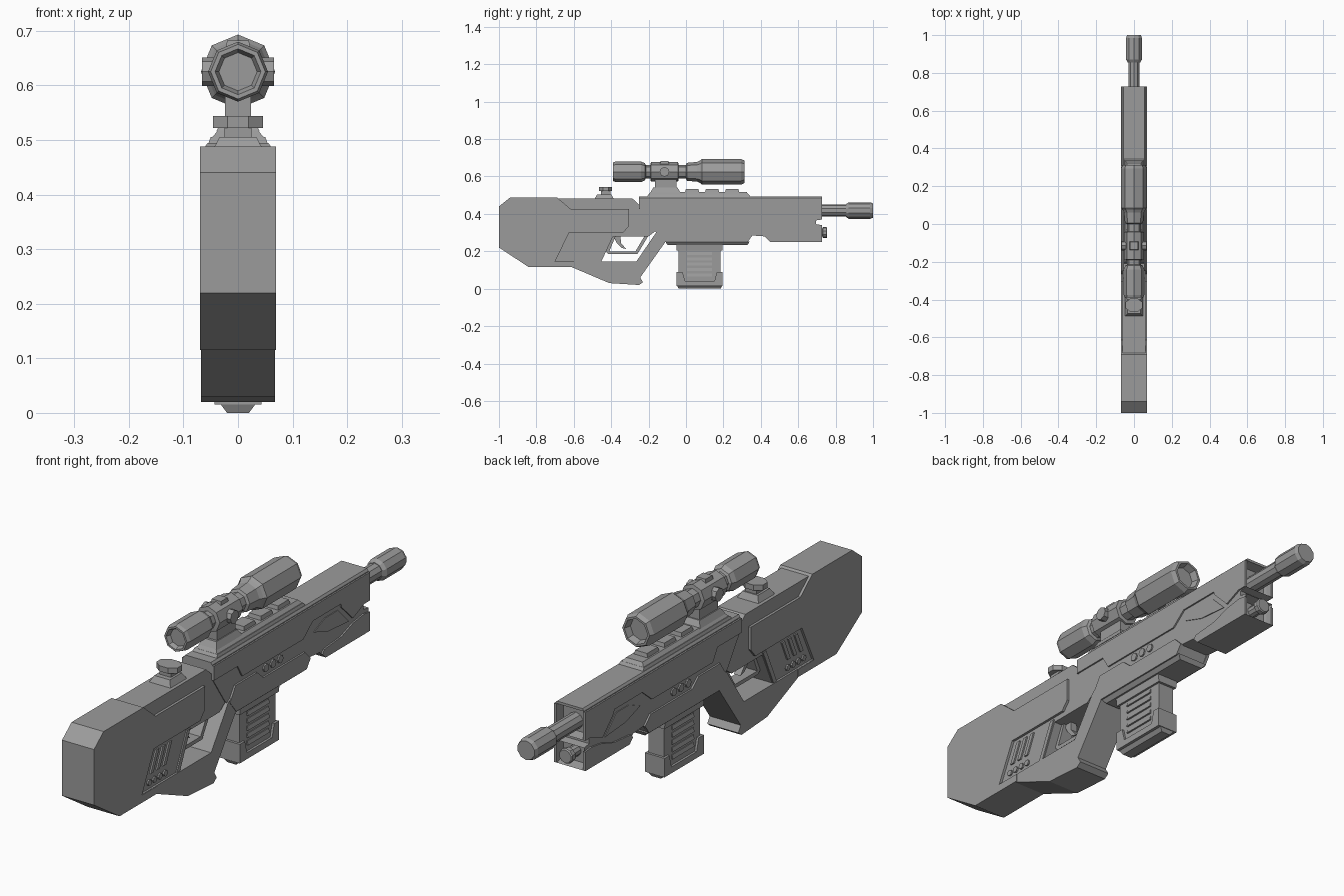
import bpy, bmesh, math

cube = bpy.data.objects.get("Cube")
if cube:
    bpy.data.objects.remove(cube, do_unlink=True)

grey = bpy.data.materials.new("gunmetal_grey")
grey.use_nodes = True
COLOUR = (0.33, 0.33, 0.33, 1)
grey.diffuse_color = COLOUR
grey.node_tree.nodes["Principled BSDF"].inputs["Base Color"].default_value = COLOUR


def finish(name, bm):
    bmesh.ops.recalc_face_normals(bm, faces=bm.faces)
    mesh = bpy.data.meshes.new(name)
    bm.to_mesh(mesh)
    bm.free()
    mesh.materials.append(grey)
    ob = bpy.data.objects.new(name, mesh)
    bpy.context.collection.objects.link(ob)
    return ob


def loft(bm, rings):
    """Join equal-length rings of points and cap both ends."""
    vs = [[bm.verts.new(p) for p in ring] for ring in rings]
    n = len(vs[0])
    for a, b in zip(vs, vs[1:]):
        for i in range(n):
            bm.faces.new((a[i], a[(i + 1) % n], b[(i + 1) % n], b[i]))
    bm.faces.new(vs[0])
    bm.faces.new(vs[-1])


def slab(name, pts, half, recess=None):
    """Side profile (y, z) extruded across x; optional recess on the front-most faces."""
    bm = bmesh.new()
    loft(bm, [[(x, y, z) for y, z in pts] for x in (-half, half)])
    if recess:
        bmesh.ops.recalc_face_normals(bm, faces=bm.faces)
        ends = [f for f in bm.faces if f.normal.y > 0.9 and f.calc_center_median().y > recess]
        bmesh.ops.inset_individual(bm, faces=ends, thickness=0.011)
        bmesh.ops.translate(bm, verts=list({v for f in ends for v in f.verts}), vec=(0, -0.04, 0))
    return finish(name, bm)


def plates(name, pts, x0, x1):
    """Matching plates on both sides."""
    bm = bmesh.new()
    for s in (-1, 1):
        loft(bm, [[(s * x, y, z) for y, z in pts] for x in (x0, x1)])
    return finish(name, bm)


def block(name, y0, y1, z0, z1, w0, w1=None, dy=0):
    """Box that can narrow towards its top."""
    w1 = w0 if w1 is None else w1
    bm = bmesh.new()
    loft(bm, [[(-w, a, z), (w, a, z), (w, b, z), (-w, b, z)]
              for w, a, b, z in ((w0, y0, y1, z0), (w1, y0 + dy, y1 - dy, z1))])
    return finish(name, bm)


def lathe(name, stations, z, sides=8):
    """Faceted turned part along y from (y, radius) stations."""
    bm = bmesh.new()
    turn = [2 * math.pi * k / sides for k in range(sides)]
    loft(bm, [[(r * math.sin(t), y, z + r * math.cos(t)) for t in turn] for y, r in stations])
    return finish(name, bm)


def studs(name, centres, r, x0, x1):
    """Small round studs on both sides."""
    bm = bmesh.new()
    turn = [math.pi * k / 4 for k in range(8)]
    for y, z in centres:
        for s in (-1, 1):
            loft(bm, [[(s * x, y + r * math.cos(t), z + r * math.sin(t)) for t in turn]
                      for x in (x0, x1)])
    return finish(name, bm)


# Stock: wide butt and side shell over a narrower core
slab("stock_shell", [(-1, .22), (-1, .44), (-.94, .488), (-.69, .488), (-.615, .425),
     (-.305, .425), (-.305, .335), (-.335, .30), (-.625, .30), (-.70, .145),
     (-.60, .145), (-.60, .115), (-.84, .115)], .07)
slab("stock_core", [(-.72, .47), (-.70, .481), (-.285, .481), (-.24, .44), (-.16, .31),
     (-.20, .28), (-.39, .28), (-.455, .14), (-.72, .14)], .06)
slab("grip_arm", [(-.70, .146), (-.61, .115), (-.41, .03), (-.25, .02), (-.23, .035),
     (-.245, .06), (-.11, .25), (-.11, .34), (-.16, .30), (-.265, .146)], .068)

# Stock vents: slanted bars above a row of studs
for i in range(3):
    y = -.61 + i * .04
    plates("stock_vent_%d" % i, [(y - .03, .205), (y - .012, .205), (y + .024, .285),
           (y + .006, .285)], .055, .066)
plates("vent_frame", [(-.475, .146), (-.455, .146), (-.39, .29), (-.41, .29)], .055, .065)
studs("stock_studs", [(-.645 + i * .033, .172) for i in range(4)], .012, .055, .067)

# Trigger and guard
slab("trigger_guard", [(-.43, .20), (-.415, .185), (-.26, .185), (-.20, .285), (-.22, .285),
     (-.27, .20), (-.41, .20), (-.375, .285), (-.395, .285)], .025)
slab("trigger", [(-.39, .285), (-.35, .285), (-.348, .245), (-.32, .212), (-.345, .218),
     (-.37, .245)], .014)

# Receiver core with recessed front openings
slab("receiver", [(-.25, .485), (.727, .485), (.727, .37), (.695, .365), (.695, .345),
     (.727, .34), (.727, .25), (.45, .25), (.42, .28), (.35, .285), (.33, .25),
     (-.1, .25), (-.17, .31), (-.25, .43)], .063, recess=.72)
block("receiver_top", -.25, .727, .484, .494, .063, .056)
plates("upper_side_plate", [(-.25, .482), (.727, .482), (.727, .37), (.69, .37),
       (.62, .34), (.55, .41), (.545, .425), (.37, .425), (.31, .375), (-.07, .375),
       (-.10, .425), (-.25, .425)], .058, .069)
plates("diamond_panel", [(.38, .375), (.45, .405), (.53, .405), (.60, .335), (.47, .345)],
       .058, .066)
plates("handguard_plate", [(.43, .27), (.45, .25), (.727, .25), (.727, .325), (.69, .33),
       (.62, .32), (.55, .295), (.44, .285)], .058, .069)
plates("magwell_plate", [(-.15, .30), (-.115, .355), (.02, .355), (.06, .32), (.32, .32),
       (.355, .285), (.33, .25), (-.11, .25)], .058, .07)
block("magwell_floor", -.10, .33, .235, .252, .052, .066, -.01)
studs("receiver_studs", [(.08 + i * .045, .35) for i in range(3)], .016, .058, .069)

# Barrel, muzzle and lower tube
lathe("barrel", [(.66, .032), (.865, .032)], .418, 10)
lathe("muzzle", [(.855, .034), (.87, .044), (.985, .044), (1, .038)], .418, 10)
lathe("lower_tube", [(.67, .022), (.73, .022), (.732, .03), (.75, .03), (.755, .026)], .30, 10)

# Magazine with ribs and a cupped base
block("magazine", -.04, .185, .03, .25, .034)
block("magazine_collar", -.05, .195, .205, .24, .042, .046)
slab("magazine_cup", [(-.05, .015), (.195, .015), (.195, .09), (.165, .09), (.152, .04),
     (-.005, .04), (-.018, .09), (-.05, .09)], .043)
block("magazine_foot", -.04, .185, 0, .016, .02, .032, -.008)
for i in range(5):
    z = .065 + i * .029
    block("magazine_rib_%d" % i, .005, .14, z, z + .016, .041, .037)

# Top rail and sights
block("rail_base", -.21, .345, .492, .505, .055, .05, .01)
block("rail", -.20, .335, .504, .518, .048, .036, .012)
for i in range(3):
    y = -.005 + i * .107
    block("rail_block_%d" % i, y, y + .075, .516, .533, .03, .026, .004)
block("rear_sight_base", -.49, -.385, .478, .505, .048, .034, .015)
block("rear_sight_post", -.455, -.405, .503, .525, .025)
sight = bmesh.new()
loft(sight, [[(.05 * math.cos(t), -.43 + .038 * math.sin(t), z)
              for t in (math.pi * (k + .5) / 4 for k in range(8))] for z in (.522, .544)])
finish("rear_sight_cap", sight)

# Scope: mount, turned body with hollow ends, adjustment knobs
block("scope_mount_foot", -.19, -.03, .515, .54, .04, .028, .015)
block("scope_mount_post", -.165, -.05, .538, .59, .024)
lathe("scope_body", [(-.372, .035), (-.39, .042), (-.39, .05), (-.375, .055), (-.24, .055),
      (-.22, .046), (-.215, .036), (-.19, .036), (-.188, .052), (-.042, .052), (-.04, .037),
      (0, .037), (.005, .048), (.06, .053), (.075, .06), (.085, .068), (.295, .068),
      (.313, .06), (.313, .051), (.285, .044)], .625)
studs("scope_side_knobs", [(-.115, .625)], .026, .03, .066)
block("scope_top_knob", -.14, -.09, .66, .682, .024, .02, .004)
